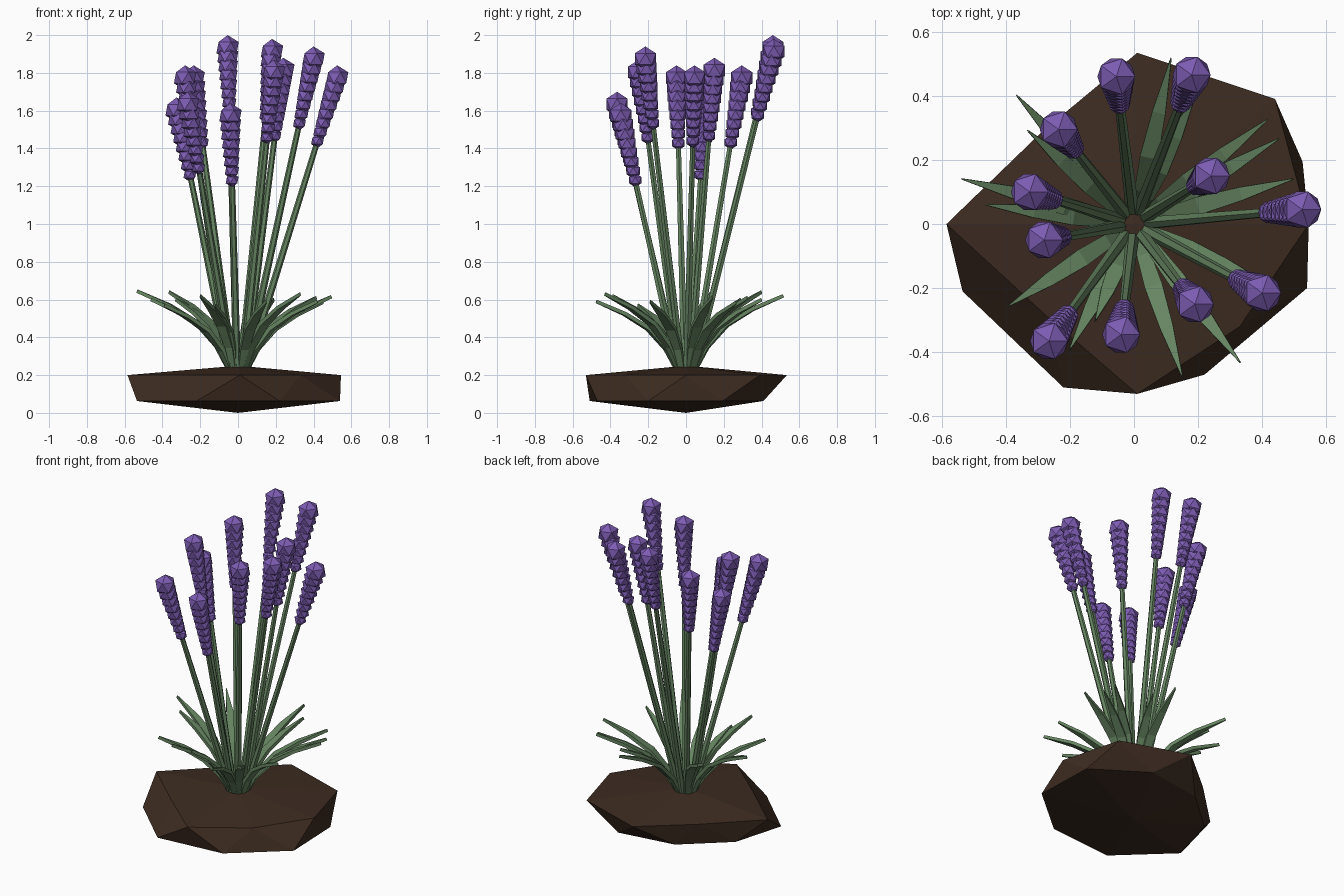
import bpy, bmesh, math
from mathutils import Vector, Matrix

if "Cube" in bpy.data.objects:
    bpy.data.objects.remove(bpy.data.objects["Cube"])


def material(name, rgb):
    m = bpy.data.materials.new(name)
    m.diffuse_color = (*rgb, 1)
    m.use_nodes = True
    m.node_tree.nodes["Principled BSDF"].inputs["Base Color"].default_value = m.diffuse_color
    return m


SOIL = material("dark_soil", (0.047, 0.025, 0.015))
GREEN = material("sage_green", (0.133, 0.235, 0.120))
PURPLE = material("lavender_purple", (0.205, 0.107, 0.451))


def finish(bm, name, mat):
    bmesh.ops.recalc_face_normals(bm, faces=bm.faces)
    me = bpy.data.meshes.new(name)
    bm.to_mesh(me)
    bm.free()
    me.materials.append(mat)
    ob = bpy.data.objects.new(name, me)
    bpy.context.collection.objects.link(ob)
    return ob


def loft(bm, rings):
    """Skin a list of equal-length point rings and cap both ends."""
    vs = [[bm.verts.new(p) for p in ring] for ring in rings]
    n = len(vs[0])
    for a, b in zip(vs, vs[1:]):
        for i in range(n):
            j = (i + 1) % n
            bm.faces.new((a[i], a[j], b[j], b[i]))
    bm.faces.new(vs[0])
    bm.faces.new(vs[-1])


# Soil clod: two uneven eight-point rings, half a step apart, with fans
top_ring = [(.545, 0), (.44, .39), (.01, .534), (-.29, .285),
            (-.585, 0), (-.28, -.28), (.01, -.53), (.33, -.32)]
low_ring = [(.526, .194), (.2, .41), (-.17, .355), (-.44, .12),
            (-.535, -.21), (-.22, -.51), (.22, -.47), (.54, -.2)]
bm = bmesh.new()
top = [bm.verts.new((x, y, .2)) for x, y in top_ring]
low = [bm.verts.new((x, y, .063)) for x, y in low_ring]
peak, foot = bm.verts.new((0, 0, .25)), bm.verts.new((0, 0, 0))
for k in range(8):
    n = (k + 1) % 8
    bm.faces.new((peak, top[k], top[n]))
    bm.faces.new((top[k], low[k], top[n]))
    bm.faces.new((low[k], low[n], top[n]))
    bm.faces.new((foot, low[n], low[k]))
finish(bm, "soil", SOIL)

# Flower stalks: head position x, y and height of the very top
stalks = [(-.055, .46, 2.0), (.18, .465, 1.98), (-.235, .295, 1.84),
          (-.325, .10, 1.67), (-.28, -.05, 1.84), (-.265, -.365, 1.70),
          (-.04, -.345, 1.64), (.19, -.25, 1.87), (.40, -.215, 1.94),
          (.525, .045, 1.84), (.24, .15, 1.88)]
LAYERS, R_LOW, R_TOP = 8, .038, .066
for i, (x, y, z) in enumerate(stalks, 1):
    d = Vector((x, y, 0)).normalized()
    base = d * .04 + Vector((0, 0, .21))
    tip = Vector((x, y, z - R_TOP))
    axis = (tip - base).normalized()
    head_base = tip - axis * .35

    # tapered stem
    bm = bmesh.new()
    side = axis.cross(Vector((0, 1, 0))).normalized()
    up = axis.cross(side)
    rings = []
    for c, r in ((base, .021), (head_base, .015)):
        rings.append([c + (side * math.cos(a) + up * math.sin(a)) * r
                      for a in (math.tau * k / 6 for k in range(6))])
    loft(bm, rings)
    finish(bm, f"stem_{i}", GREEN)

    # flower head: faceted balls growing towards the tip
    bm = bmesh.new()
    for k in range(LAYERS):
        t = k / (LAYERS - 1)
        bmesh.ops.create_icosphere(
            bm, subdivisions=1, radius=R_LOW + (R_TOP - R_LOW) * t,
            matrix=Matrix.Translation(head_base.lerp(tip, t)))
    finish(bm, f"flower_head_{i}", PURPLE)

# Arching leaves: tip x, y, z
leaves = [(.115, .515, .62), (.19, .40, .60), (-.365, .40, .64),
          (-.33, .29, .60), (-.535, .14, .645), (-.46, .06, .60),
          (-.39, -.255, .57), (-.20, -.39, .62), (.15, -.475, .59),
          (.33, -.43, .63), (.42, -.19, .59), (.495, .14, .615),
          (.45, .265, .585), (.415, .325, .61), (-.12, -.30, .57)]
# fraction of reach, fraction of rise, half width, half thickness
profile = [(0, 0, .014, .010), (.14, .32, .022, .011), (.36, .61, .028, .011),
           (.65, .82, .021, .010), (1, 1, .002, .009)]
for i, (x, y, z) in enumerate(leaves, 1):
    reach = math.hypot(x, y)
    d = Vector((x, y, 0)) / reach
    side = Vector((-d.y, d.x, 0))
    pts = [d * (.045 + f * (reach - .045)) + Vector((0, 0, .22 + h * (z - .22)))
           for f, h, _, _ in profile]
    rings = []
    for k, (_, _, w, t) in enumerate(profile):
        tangent = (pts[min(k + 1, 4)] - pts[max(k - 1, 0)]).normalized()
        nrm = tangent.cross(side)
        rings.append([pts[k] + side * (w * a) + nrm * (t * b)
                      for a, b in ((-1, -1), (1, -1), (1, 1), (-1, 1))])
    bm = bmesh.new()
    loft(bm, rings)
    finish(bm, f"leaf_{i}", GREEN)
